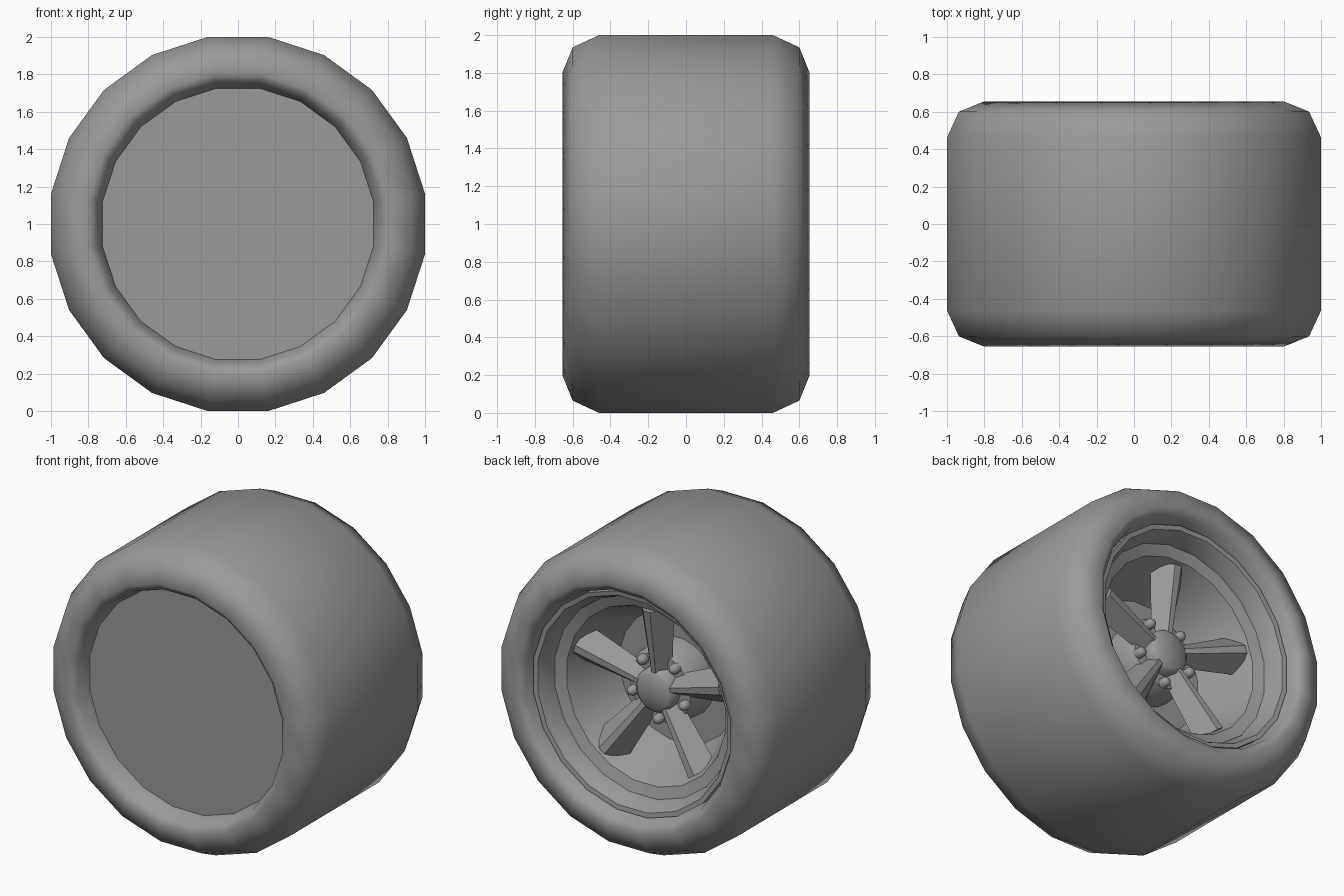
import bpy, bmesh, math
from mathutils import Vector

if "Cube" in bpy.data.objects:
    bpy.data.objects.remove(bpy.data.objects["Cube"])

# One dark grey for the whole wheel
grey = bpy.data.materials.new("dark_grey")
grey.diffuse_color = (.32, .32, .32, 1)
grey.use_nodes = True
grey.node_tree.nodes["Principled BSDF"].inputs["Base Color"].default_value = grey.diffuse_color


def finish(name, bm, angle):
    me = bpy.data.meshes.new(name)
    bm.to_mesh(me)
    bm.free()
    me.materials.append(grey)
    ob = bpy.data.objects.new(name, me)
    bpy.context.collection.objects.link(ob)
    bpy.ops.object.select_all(action='DESELECT')
    ob.select_set(True)
    bpy.context.view_layer.objects.active = ob
    if angle:
        bpy.ops.object.shade_smooth_by_angle(angle=math.radians(angle))
    return ob


def lathe(name, profile, n=20, angle=30, cx=0.0, cz=1.0):
    """Revolve (radius to flat, y) points about an axis along y."""
    bm = bmesh.new()
    k = 1 / math.cos(math.pi / n)
    rings = []
    for r, y in profile:
        rings.append([bm.verts.new((cx + r * k * math.cos((i + .5) * math.tau / n), y,
                                    cz + r * k * math.sin((i + .5) * math.tau / n)))
                      for i in range(n)])
    for a, b in zip(rings, rings[1:]):
        for i in range(n):
            j = (i + 1) % n
            bm.faces.new((a[i], a[j], b[j], b[i]))
    bmesh.ops.remove_doubles(bm, verts=bm.verts, dist=1e-5)
    return finish(name, bm, angle)


# Tyre: symmetric rounded cross-section
half = [(.725, .52), (.75, .61), (.80, .655), (.935, .60), (1.0, .46)]
lathe("tyre", half + [(r, -y) for r, y in reversed(half)], angle=80)

# Flat plate closing the front side
lathe("front_cover", [(.725, -.52), (0, -.52)])

# Stepped rim and tapering barrel, open to the back
lathe("rim", [(0, .08), (.43, .08), (.565, .39), (.58, .42), (.65, .445), (.655, .47),
              (.68, .53), (.695, .56), (.725, .565), (.725, .50)])

# Hub plate and raised centre cap
lathe("hub_plate", [(0, .27), (.22, .27), (.25, .22), (.26, .08)])
lathe("centre_cap", [(0, .35), (.115, .348), (.14, .325), (.145, .25)], angle=60)

# Five ridged spokes widening towards the rim, with wheel nuts between them
for s in range(5):
    a = math.radians(90 + 72 * s)
    out = Vector((math.cos(a), 0, math.sin(a)))
    side = Vector((-math.sin(a), 0, math.cos(a)))
    bm = bmesh.new()
    bmesh.ops.create_cube(bm, size=2)
    for v in bm.verts:
        tip, front = v.co.x > 0, v.co.y > 0
        r = .56 if tip else .10
        if front:                       # narrow ridge
            w, y = (.025, .415) if tip else (.015, .335)
        else:                           # broad back
            w, y = (.125, .30) if tip else (.065, .24)
        v.co = out * r + side * (w if v.co.z > 0 else -w) + Vector((0, y, 1))
    bmesh.ops.recalc_face_normals(bm, faces=bm.faces)
    finish(f"spoke_{s + 1}", bm, 0)

    b = a + math.radians(36)
    lathe(f"wheel_nut_{s + 1}", [(0, .325), (.02, .32), (.031, .30), (.031, .265)],
          n=8, angle=50, cx=.2 * math.cos(b), cz=1 + .2 * math.sin(b))
